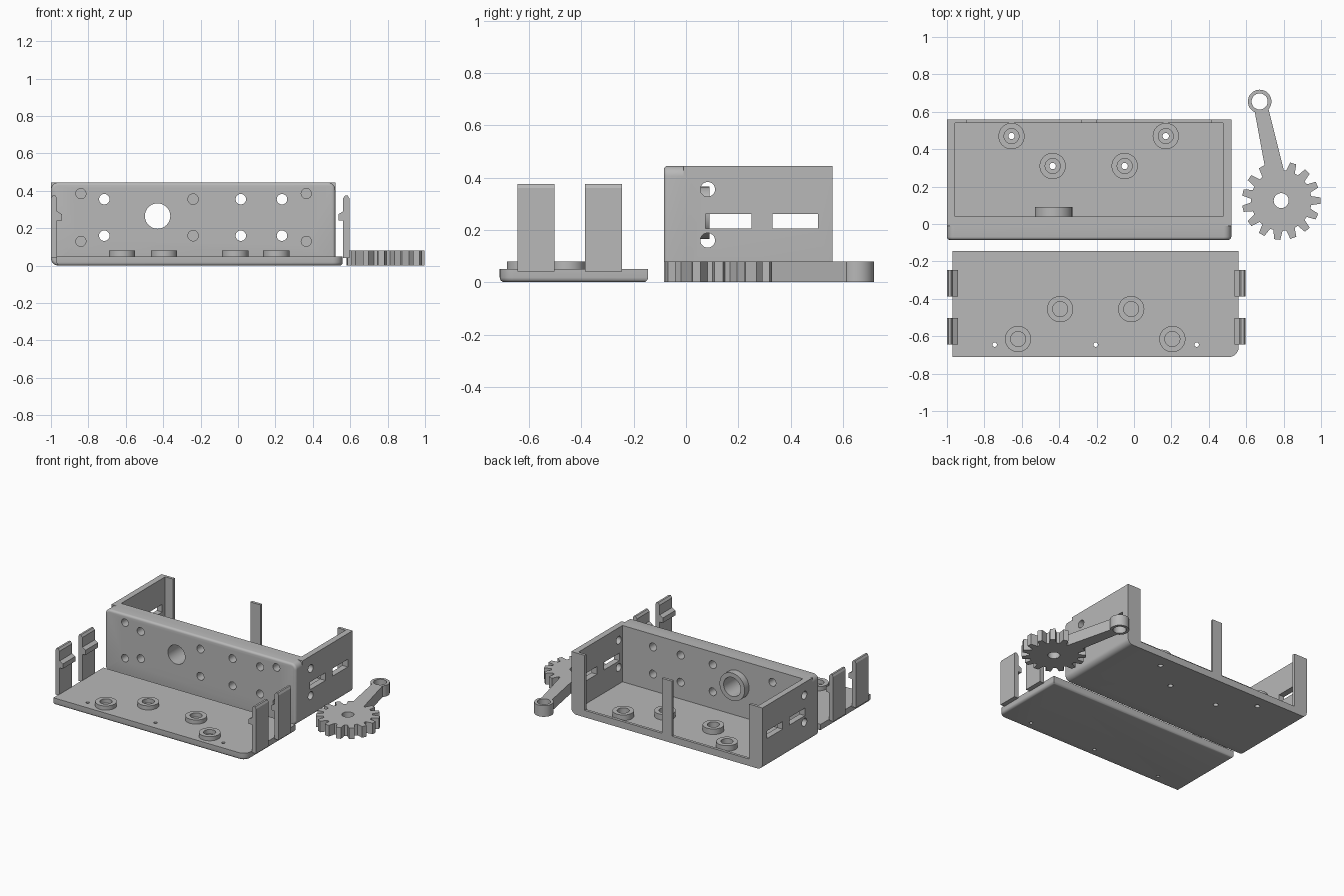
import bpy, bmesh, math
from mathutils import Matrix, Vector

cube = bpy.data.objects.get("Cube")
if cube:
    bpy.data.objects.remove(cube)

grey = bpy.data.materials.new("plain grey")
grey.use_nodes = True
COLOUR = (0.48, 0.48, 0.48, 1)
grey.diffuse_color = COLOUR
grey.node_tree.nodes["Principled BSDF"].inputs["Base Color"].default_value = COLOUR


def arc(cx, cy, r, start, end, n):
    return [(cx + r * math.cos(math.radians(start + (end - start) * i / n)),
             cy + r * math.sin(math.radians(start + (end - start) * i / n))) for i in range(n + 1)]


def circle(cx, cy, r, n=40):
    return arc(cx, cy, r, 0, 360, n)[:-1]


def rect(x0, x1, y0, y1, radii=(0, 0, 0, 0)):
    """Rectangle with corner radii: lower left, lower right, upper right, upper left."""
    pts = []
    corners = [(x0, y0, 1, 1), (x1, y0, -1, 1), (x1, y1, -1, -1), (x0, y1, 1, -1)]
    for i, ((x, y, sx, sy), r) in enumerate(zip(corners, radii)):
        a = 180 + 90 * i
        pts += arc(x + sx * r, y + sy * r, r, a, a + 90, 8) if r else [(x, y)]
    return pts


def prism(bm, outline, axis, a, b, bevel=0):
    """Extrude an outline along an axis from a to b, rounding the rim at a."""
    place = {"x": lambda u, v, w: (w, u, v), "y": lambda u, v, w: (u, w, v),
             "z": lambda u, v, w: (u, v, w)}[axis]
    rings = [[bm.verts.new(place(u, v, w)) for u, v in outline] for w in (a, b)]
    first = bm.faces.new(rings[0])
    faces = [first, bm.faces.new(rings[1])]
    n = len(outline)
    for i in range(n):
        j = (i + 1) % n
        faces.append(bm.faces.new((rings[0][i], rings[0][j], rings[1][j], rings[1][i])))
    bmesh.ops.recalc_face_normals(bm, faces=faces)
    if bevel:
        bmesh.ops.bevel(bm, geom=list(first.edges), offset=bevel, segments=4,
                        profile=0.5, affect="EDGES")


def part(name, *solids):
    bm = bmesh.new()
    for s in solids:
        prism(bm, *s)
    mesh = bpy.data.meshes.new(name)
    bm.to_mesh(mesh)
    bm.free()
    mesh.materials.append(grey)
    obj = bpy.data.objects.new(name, mesh)
    bpy.context.collection.objects.link(obj)
    return obj


def boolean(obj, operation, *solids):
    """Combine an object with some separate solids and bake the result."""
    tool = part("tool", *solids)
    mod = obj.modifiers.new("boolean", "BOOLEAN")
    mod.operation, mod.object, mod.solver = operation, tool, "EXACT"
    graph = bpy.context.evaluated_depsgraph_get()
    mesh = bpy.data.meshes.new_from_object(obj.evaluated_get(graph))
    obj.modifiers.clear()
    obj.data = mesh
    bpy.data.objects.remove(tool)


def smooth(obj):
    obj.data.shade_smooth()
    obj.data.set_sharp_from_angle(angle=math.radians(30))


def ring(name, x, y, z0, z1, outer, inner, axis="z"):
    obj = part(name, (circle(x, y, outer), axis, z0, z1))
    boolean(obj, "DIFFERENCE", (circle(x, y, inner), axis, z0 - 0.1, z1 + 0.1))
    smooth(obj)


# Case: tray with a thick front wall, thin sides and an open back
L, R, TOP, MID = -1.0, 0.52, 0.445, -0.24
case = part("case", (rect(L, R, 0, TOP, (0.04, 0.04, 0, 0)), "y", -0.01, 0.56))
boolean(case, "UNION", (rect(L, R, 0, TOP, (0.04,) * 4), "y", -0.085, 0.02, 0.016))
boolean(case, "DIFFERENCE", (rect(-0.957, 0.477, 0.04, 0.54), "z", 0.04, 1))

# Back openings either side of the centre post
boolean(case, "DIFFERENCE",
        *[(rect(x, x + 0.615, 0.05, 1), "y", 0.5, 0.6) for x in (-0.895, -0.2)])

# Front wall holes: through holes, blind holes and the large port
through = [(circle(x, z, 0.028), "y", -0.2, 0.1)
           for x in (-0.715, MID, 0.015, 0.235) for z in (0.16, 0.355)]
blind = [(circle(x, z, 0.027), "y", -0.2, 0.0) for x in (-0.84, 0.365) for z in (0.13, 0.385)]
port = (circle(-0.43, 0.265, 0.068), "y", -0.2, 0.1)
boolean(case, "DIFFERENCE", port, *through, *blind)

# Side wall slots and holes
side = [(circle(0.083, z, 0.028), "x", -1.1, 0.7) for z in (0.16, 0.355)]
side += [(rect(y, y + 0.175, 0.205, 0.26), "x", -1.1, 0.7) for y in (0.075, 0.33)]
boolean(case, "DIFFERENCE", *side)

# Floor screw holes and their bosses
case_bosses = [(-0.655, 0.47), (-0.435, 0.31), (-0.05, 0.31), (0.17, 0.47)]
boolean(case, "DIFFERENCE", *[(circle(x, y, 0.017, 24), "z", -0.1, 0.1) for x, y in case_bosses])
smooth(case)
for x, y in case_bosses:
    ring("case_boss", x, y, 0.038, 0.08, 0.07, 0.04)
ring("port_collar", -0.43, 0.265, 0.038, 0.09, 0.1, 0.068, "y")

# Lid plate with one rounded corner and a rounded lower rim
lid = part("lid", (rect(-0.97, 0.56, -0.712, -0.145, (0, 0.055, 0, 0)), "z", 0, 0.05, 0.018))
boolean(lid, "DIFFERENCE", *[(circle(x, -0.645, 0.012, 20), "z", -0.1, 0.1)
                             for x in (-0.745, -0.205, 0.335)])
smooth(lid)
for x, y in [(-0.395, -0.455), (-0.015, -0.455), (-0.62, -0.615), (0.205, -0.615)]:
    ring("lid_boss", x, y, 0.048, 0.08, 0.07, 0.04)

# Snap clips: upright strips with an inward catch
for edge, s in ((-1.0, 1), (0.595, -1)):
    profile = [(0, 0.04), (0.033, 0.04), (0.033, 0.24), (0.058, 0.24), (0.058, 0.275),
               (0.033, 0.29), (0.033, 0.36), (0.022, 0.375), (0.008, 0.375), (0, 0.36)]
    for y in (-0.645, -0.387):
        part("clip", ([(edge + s * u, z) for u, z in profile], "y", y, y + 0.142))

# Gear with a lever arm
GX, GY, TEETH = 0.787, 0.125, 15
outline = []
for i in range(TEETH):
    a = 2 * math.pi * i / TEETH
    for r, w in ((0.16, -0.024), (0.209, -0.017), (0.209, 0.017), (0.16, 0.024)):
        p = Matrix.Rotation(a, 2) @ Vector((r, w))
        outline.append((GX + p.x, GY + p.y))
gear = part("gear", (outline, "z", 0, 0.08))
EX, EY = 0.672, 0.655
axis = Vector((EX - GX, EY - GY)).normalized()
across = Vector((-axis.y, axis.x))
end, hub = Vector((EX, EY)), Vector((GX, GY)) + axis * 0.1
arm = [end + across * 0.036, end - across * 0.036, hub - across * 0.05, hub + across * 0.05]
boolean(gear, "UNION", ([tuple(p) for p in arm], "z", 0, 0.08))
boolean(gear, "UNION", (circle(EX, EY, 0.063), "z", 0, 0.08))
boolean(gear, "DIFFERENCE", (circle(GX, GY, 0.04), "z", -0.1, 0.2),
        (circle(EX, EY, 0.043), "z", -0.1, 0.2))
smooth(gear)
